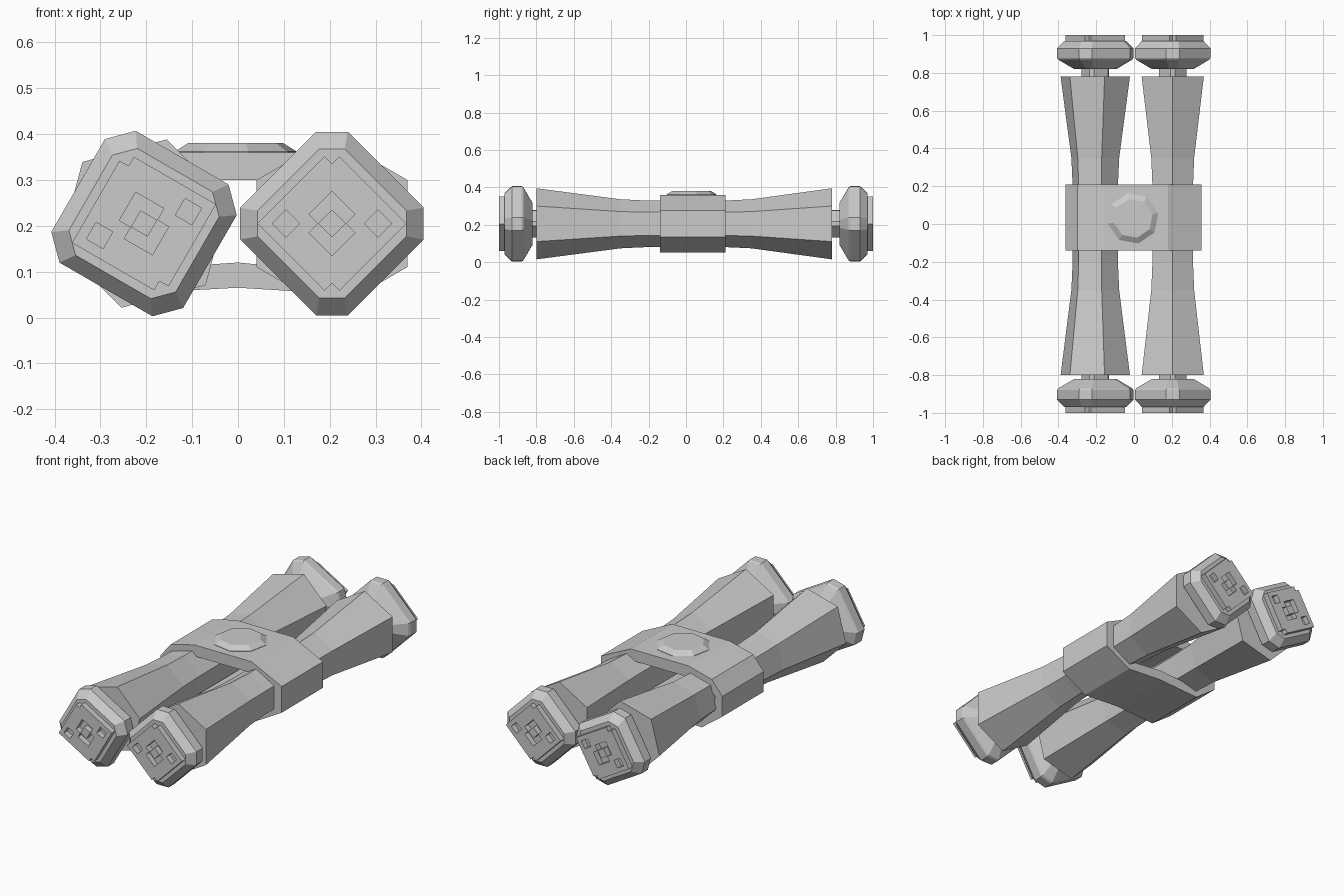
import bpy, bmesh, math

if "Cube" in bpy.data.objects:
    bpy.data.objects.remove(bpy.data.objects["Cube"])

def finish(name, bm):
    bmesh.ops.recalc_face_normals(bm, faces=bm.faces)
    me = bpy.data.meshes.new(name)
    bm.to_mesh(me)
    bm.free()
    ob = bpy.data.objects.new(name, me)
    bpy.context.collection.objects.link(ob)
    return ob

def loft(name, rings, closed=False):
    """Skin equal-length rings of 3D points; closed joins last ring to first."""
    bm = bmesh.new()
    vr = [[bm.verts.new(p) for p in r] for r in rings]
    n = len(vr[0])
    pairs = list(zip(vr, vr[1:])) + ([(vr[-1], vr[0])] if closed else [])
    for a, b in pairs:
        for i in range(n):
            j = (i + 1) % n
            bm.faces.new((a[i], a[j], b[j], b[i]))
    if not closed:
        bm.faces.new(vr[0])
        bm.faces.new(vr[-1])
    return finish(name, bm)

def place(u, v, y, cx, angle):
    a = math.radians(angle)
    return (cx + u * math.cos(a) - v * math.sin(a), y,
            CZ + u * math.sin(a) + v * math.cos(a))

CZ = 0.205
SQ = [(.166, .117), (.117, .166), (-.117, .166), (-.166, .117),
      (-.166, -.117), (-.117, -.166), (.117, -.166), (.166, -.117)]
CAP = [(.76, .36), (.82, .36), (.82, .55), (.87, .97),
       (.88, 1), (.93, 1), (.97, .81)]
BODY = [(-.80, .19), (-.35, .131), (-.2, .124), (.2, .124), (.35, .131), (.78, .19)]

# meander relief: grid lines and raised cells
LINES = [-.115, -.092, -.05, -.021, .021, .05, .092, .115]
PATTERN = ["0111111",
           "1111101",
           "1100111",
           "1101011",
           "1110011",
           "1011111",
           "1111110"]

def relief(name, cx, angle, side):
    bm = bmesh.new()
    grid = [[bm.verts.new(place(u, v, side * .965, cx, angle)) for u in LINES] for v in LINES]
    for r, row in enumerate(PATTERN):
        for c, k in enumerate(row):
            if k == "1":
                bm.faces.new((grid[r][c], grid[r][c+1], grid[r+1][c+1], grid[r+1][c]))
    bmesh.ops.delete(bm, geom=[v for v in bm.verts if not v.link_faces], context='VERTS')
    ext = bmesh.ops.extrude_face_region(bm, geom=bm.faces[:])
    for v in ext["geom"]:
        if isinstance(v, bmesh.types.BMVert):
            v.co.y = side * 1.0
    finish(name, bm)

for label, cx, cap_angle, hex_angle in (("left", -.205, 60, 15), ("right", .205, 45, 30)):
    # flared six-sided rod
    loft(label + "_rod", [[place(r * math.cos(math.radians(60 * i)),
                                 r * math.sin(math.radians(60 * i)), y, cx, hex_angle)
                           for i in range(6)] for y, r in BODY])
    # chamfered square end caps with relief
    for end, side in (("front", -1), ("back", 1)):
        loft(f"{label}_{end}_cap", [[place(u * s, v * s, side * y, cx, cap_angle)
                                     for u, v in SQ] for y, s in CAP])
        relief(f"{label}_{end}_relief", cx, cap_angle, side)

# band around both rods
OUTER = [(.18, .36), (.357, .275), (.357, .135), (.21, .052), (.0, .065),
         (-.24, .052), (-.36, .14), (-.362, .25), (-.3, .325), (-.16, .36)]
INNER = [(.17, .30), (.312, .25), (.312, .155), (.2, .10), (.0, .12),
         (-.22, .105), (-.315, .16), (-.318, .24), (-.275, .28), (-.155, .30)]
Y0, Y1 = -.14, .21
loft("band", [[(x, y, z) for x, z in prof] for prof, y in
              ((OUTER, Y0), (OUTER, Y1), (INNER, Y1), (INNER, Y0))], closed=True)

# faceted gem on the band
GEM = [(.136, .34), (.136, .362), (.105, .381)]
loft("gem", [[(-.005 + r * math.cos(math.radians(45 * i + 12)),
               .03 + r * math.sin(math.radians(45 * i + 12)), z)
              for i in range(8)] for r, z in GEM])
